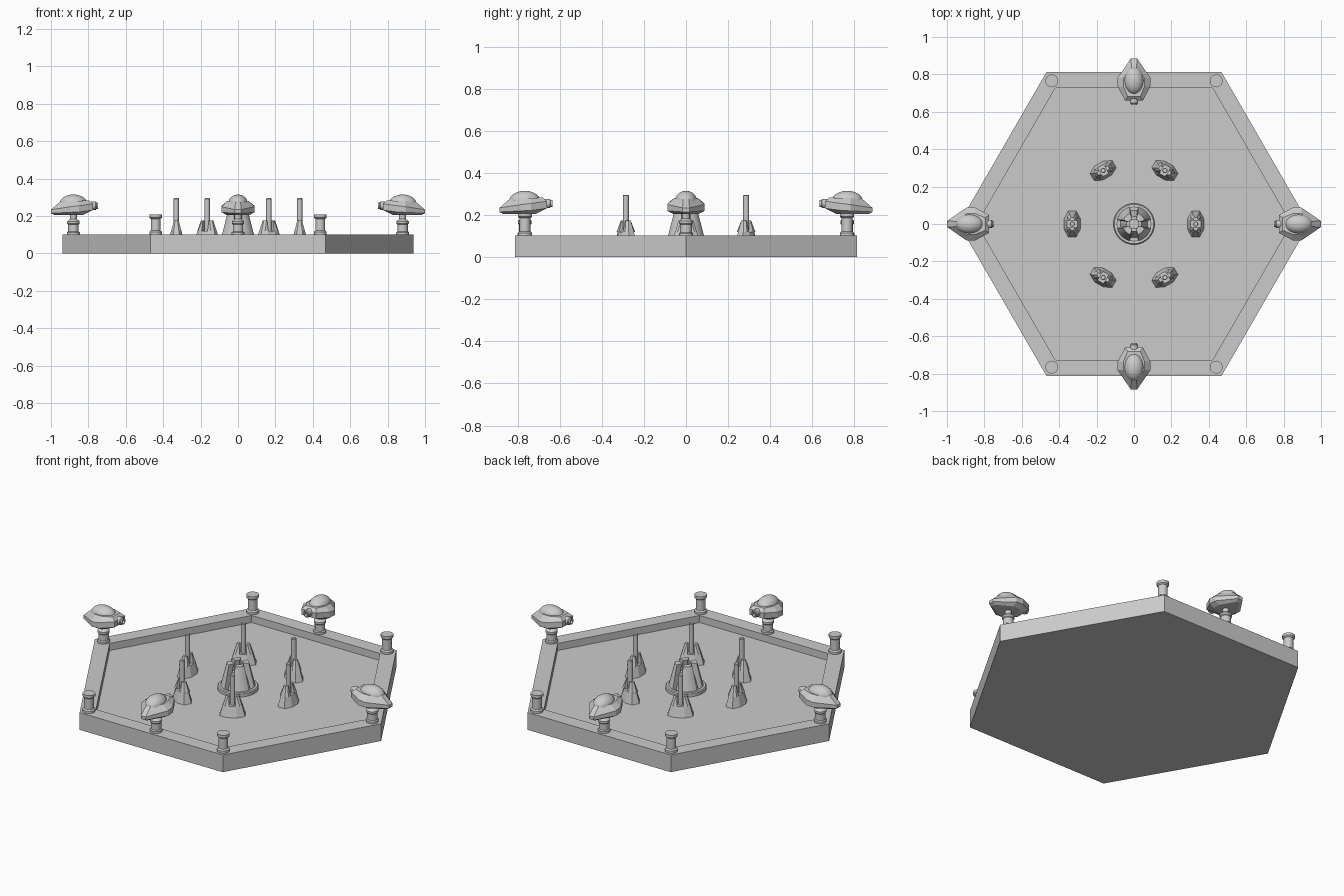
import bpy, bmesh
from math import sin, cos, pi, radians
from mathutils import Matrix

if "Cube" in bpy.data.objects:
    bpy.data.objects.remove(bpy.data.objects["Cube"])


def make(name, bm, mat=Matrix(), smooth=False):
    bmesh.ops.recalc_face_normals(bm, faces=bm.faces)
    me = bpy.data.meshes.new(name)
    bm.to_mesh(me)
    bm.free()
    ob = bpy.data.objects.new(name, me)
    bpy.context.collection.objects.link(ob)
    ob.matrix_world = mat
    if smooth:
        bpy.ops.object.select_all(action='DESELECT')
        bpy.context.view_layer.objects.active = ob
        ob.select_set(True)
        bpy.ops.object.shade_smooth_by_angle(angle=radians(35))
    return ob


def loft(bm, rings, closed=False):
    """Skin between equal-length rings; cap the ends, or join last to first."""
    vs = [[bm.verts.new(p) for p in r] for r in rings]
    n = len(vs[0])
    pairs = list(zip(vs, vs[1:] + vs[:1])) if closed else list(zip(vs, vs[1:]))
    for a, b in pairs:
        for i in range(n):
            j = (i + 1) % n
            bm.faces.new((a[i], a[j], b[j], b[i]))
    if not closed:
        bm.faces.new(vs[0][::-1])
        bm.faces.new(vs[-1])


def circle(r, z, n):
    return [(r * cos(2 * pi * i / n), r * sin(2 * pi * i / n), z) for i in range(n)]


def lathe(name, profile, mat=Matrix(), n=24, closed=False, smooth=True):
    bm = bmesh.new()
    loft(bm, [circle(r, z, n) for r, z in profile], closed)
    return make(name, bm, mat, smooth)


def place(angle, radius):
    return Matrix.Rotation(angle, 4, 'Z') @ Matrix.Translation((radius, 0, 0))


FLOOR, RIM = 0.06, 0.102

# Hexagonal tray with recessed floor
lathe("hex_tray", [(0.937, 0), (0.937, RIM), (0.84, RIM), (0.84, FLOOR)], n=6, smooth=False)

# Corner posts
for sx in (-1, 1):
    for sy in (-1, 1):
        lathe("corner_post", [(0.034, RIM - 0.005), (0.034, 0.115), (0.026, 0.122), (0.026, 0.185),
                              (0.034, 0.192), (0.034, 0.208)],
              Matrix.Translation((sx * 0.44, sy * 0.765, 0)))

# Edge turrets: local +x points outwards
def outline(pts, zs):
    half = [(x, y, z) for (x, y), z in zip(pts, zs)]
    return half + [(x, -y, z) for x, y, z in reversed(half)]


for k in range(4):
    m = place(k * pi / 2, 0.88 if k % 2 == 0 else 0.766)
    lathe("turret_stand", [(0.034, RIM - 0.005), (0.034, 0.113), (0.028, 0.118), (0.028, 0.155),
                           (0.033, 0.16), (0.033, 0.172), (0.018, 0.184), (0.018, 0.215)], m)
    bm = bmesh.new()
    full = [(0.12, 0.016), (0.015, 0.088), (-0.03, 0.088), (-0.105, 0.048)]
    loft(bm, [
        outline([(0.10, 0.012), (0.015, 0.06), (-0.03, 0.06), (-0.05, 0.035)], [0.205] * 4),
        outline(full, [0.215, 0.22, 0.222, 0.232]),
        outline(full, [0.234, 0.25, 0.255, 0.266]),
        outline([(0.072, 0.014), (0.015, 0.056), (-0.03, 0.056), (-0.085, 0.034)],
                [0.276, 0.28, 0.281, 0.283])])
    make("turret_body", bm, m)
    bm = bmesh.new()
    bmesh.ops.create_uvsphere(bm, u_segments=32, v_segments=16, radius=1, matrix=
                              Matrix.Translation((0, 0, 0.268)) @ Matrix.Diagonal((0.073, 0.052, 0.047, 1)))
    make("turret_dome", bm, m, True)
    barrel = m @ Matrix.Translation((-0.095, 0, 0.255)) @ Matrix.Rotation(-pi / 2, 4, 'Y')
    lathe("turret_barrel", [(0.022, 0), (0.022, 0.024), (0.017, 0.028), (0.017, 0.036),
                            (0.011, 0.036), (0.011, 0.022)], barrel, 16)

# Inner ring of pylons: local x is radial, y is tangential
def octagon(y0, y1, hx, z):
    c = (y1 - y0) * 0.3
    return [(-hx, y0 + c, z), (-hx * .5, y0, z), (hx * .5, y0, z), (hx, y0 + c, z),
            (hx, y1 - c, z), (hx * .5, y1, z), (-hx * .5, y1, z), (-hx, y1 - c, z)]


def prong(s, z, hx, hy):
    y = [s * 0.018, s * (hy - 0.012), s * hy]
    return [(-hx, y[0], z), (hx, y[0], z), (hx, y[1], z), (hx * .5, y[2], z),
            (-hx * .5, y[2], z), (-hx, y[1], z)]


for k in range(6):
    m = place(k * pi / 3, 0.33)
    bm = bmesh.new()
    loft(bm, [octagon(-0.07, 0.07, 0.045, FLOOR - 0.005), octagon(-0.052, 0.052, 0.028, 0.12)])
    for s in (-1, 1):
        loft(bm, [prong(s, 0.119, 0.028, 0.052), prong(s, 0.175, 0.013, 0.035)])
    make("pylon_base", bm, m)
    lathe("pylon_rod", [(0.014, 0.11), (0.014, 0.292), (0.011, 0.296)], m, 12)

# Central tower: base ring, core and four slanted quadrant prongs
lathe("tower_ring", [(0.11, FLOOR - 0.005), (0.11, 0.078), (0.105, 0.083), (0.09, 0.083),
                     (0.09, FLOOR - 0.005)], n=32, closed=True)
lathe("tower_core", [(0.075, FLOOR - 0.005), (0.04, 0.17), (0.025, 0.17), (0.025, 0.15)], n=32)


def wedge(r_in, r_out, z, spread):
    angs = [spread * (i / 3 - 1) for i in range(7)]
    return ([(r_out * cos(a), r_out * sin(a), z) for a in angs]
            + [(r_in * cos(a), r_in * sin(a), z) for a in reversed(angs)])


for k in range(4):
    bm = bmesh.new()
    loft(bm, [wedge(0.06, 0.1, FLOOR - 0.005, radians(31)), wedge(0.028, 0.06, 0.215, radians(25))])
    make("tower_prong", bm, Matrix.Rotation(pi / 4 + k * pi / 2, 4, 'Z'), True)
